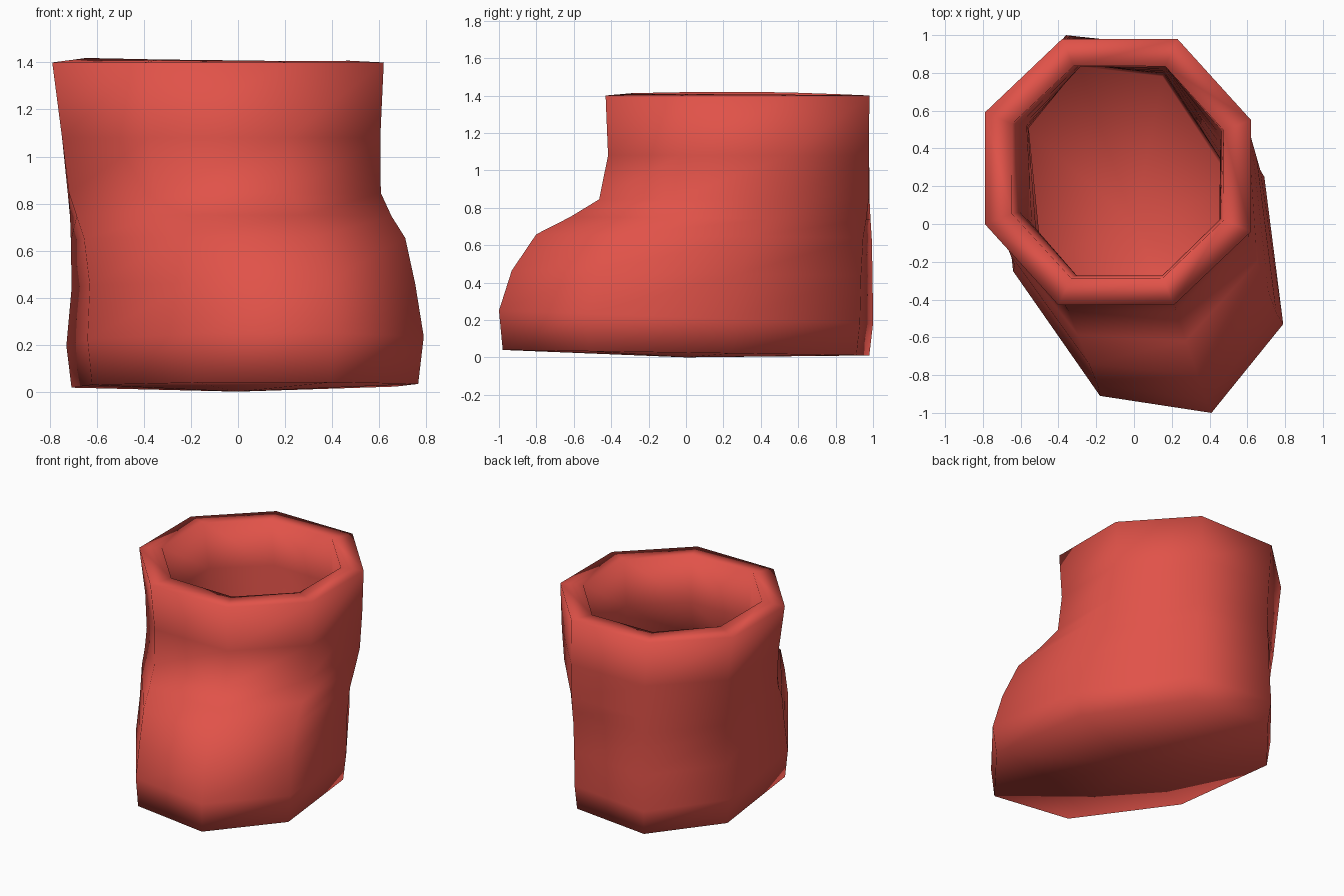
import bpy, bmesh

if "Cube" in bpy.data.objects:
    bpy.data.objects.remove(bpy.data.objects["Cube"])

red = bpy.data.materials.new("boot_red")
red.diffuse_color = (0.75, 0.085, 0.066, 1)
red.use_nodes = True
red.node_tree.nodes["Principled BSDF"].inputs["Base Color"].default_value = red.diffuse_color

# Octagon of the shaft opening and the twisted octagon of the sole (matching corners)
SHAFT = [(0.21, -0.43), (0.62, -0.04), (0.62, 0.55), (0.23, 0.98),
         (-0.38, 0.98), (-0.79, 0.59), (-0.79, 0.0), (-0.40, -0.43)]
FOOT = [(0.41, -1.0), (0.79, -0.53), (0.69, 0.25), (0.24, 0.93),
        (-0.36, 1.0), (-0.73, 0.55), (-0.64, -0.25), (-0.18, -0.91)]

# height, blend shaft to foot, x scale, y scale, forward tilt
RINGS = [(0.025, 1.0, 0.97, 0.98, 0.015), (0.215, 1.0, 1.0, 1.0, 0.035),
         (0.45, 0.88, 0.97, 1.0, 0.015), (0.65, 0.65, 0.96, 1.0, 0.01),
         (0.745, 0.33, 0.945, 1.0, 0.01), (0.845, 0.06, 0.94, 1.0, 0.0),
         (1.08, 0.0, 0.96, 0.99, 0.0), (1.40, 0.0, 1.0, 1.0, 0.0)]

bm = bmesh.new()
loops = []
for z, t, sx, sy, tilt in RINGS:
    px, py = (0.25, 0.9) if t < 1 else (0, 0)   # the shaft narrows toward its back right
    ring = []
    for (ax, ay), (bx, by) in zip(SHAFT, FOOT):
        x, y = ax + (bx - ax) * t, ay + (by - ay) * t
        x, y = px + (x - px) * sx, py + (y - py) * sy
        ring.append(bm.verts.new((x, y, z - tilt * y)))
    loops.append(ring)

# Walls
for a, b in zip(loops, loops[1:]):
    for i in range(8):
        j = (i + 1) % 8
        bm.faces.new((a[i], a[j], b[j], b[i]))
# Slightly bulged sole
centre = bm.verts.new((0, 0, 0))
for i in range(8):
    bm.faces.new((centre, loops[0][(i + 1) % 8], loops[0][i]))
for f in bm.faces:
    f.smooth = True

mesh = bpy.data.meshes.new("boot")
bm.to_mesh(mesh)
bm.free()
mesh.materials.append(red)
boot = bpy.data.objects.new("boot", mesh)
bpy.context.collection.objects.link(boot)

# Wall thickness, inward, leaving the top open
solid = boot.modifiers.new("thickness", 'SOLIDIFY')
solid.thickness = 0.145
solid.offset = -1
solid.use_even_offset = True
